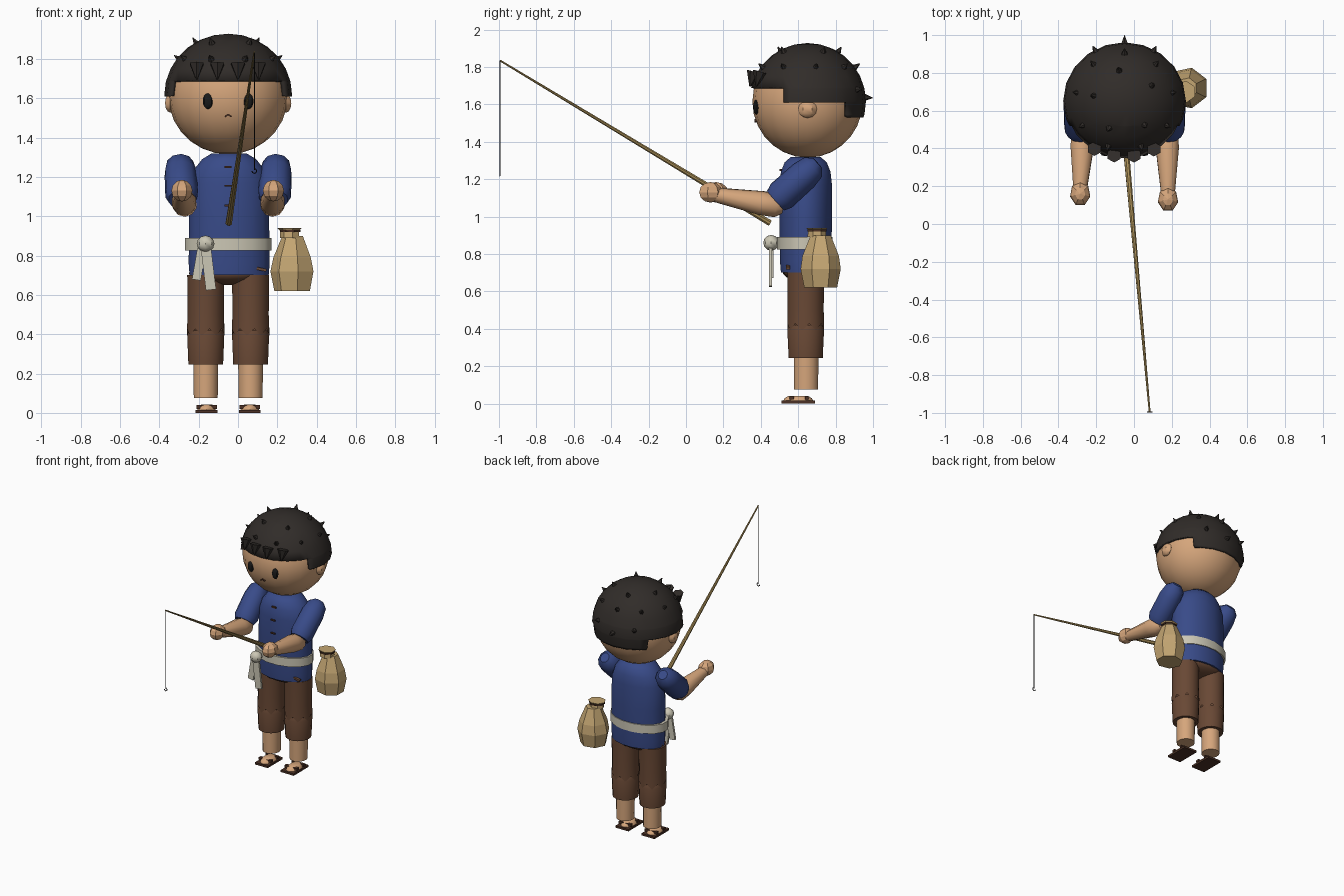
import bpy, bmesh, math
from mathutils import Vector

if "Cube" in bpy.data.objects:
    bpy.data.objects.remove(bpy.data.objects["Cube"])

CX, CY = -0.05, 0.64          # body axis
HEAD = Vector((CX, 0.65, 1.615))


def mat(name, rgb):
    m = bpy.data.materials.new(name)
    m.diffuse_color = (*rgb, 1)
    m.use_nodes = True
    m.node_tree.nodes["Principled BSDF"].inputs["Base Color"].default_value = m.diffuse_color
    return m


SKIN = mat("skin", (0.67, 0.38, 0.20))
BLUE = mat("blue_cloth", (0.04, 0.07, 0.25))
BROWN = mat("brown_cloth", (0.14, 0.065, 0.035))
DARK = mat("dark_brown", (0.07, 0.03, 0.018))
HAIR = mat("black_hair", (0.03, 0.025, 0.022))
CREAM = mat("cream_cloth", (0.6, 0.57, 0.46))
TAN = mat("tan_sack", (0.55, 0.38, 0.17))
WOOD = mat("rod_wood", (0.38, 0.26, 0.09))
BLACK = mat("black", (0.01, 0.01, 0.01))


def finish(name, bm, m, smooth=40):
    bmesh.ops.recalc_face_normals(bm, faces=bm.faces)
    me = bpy.data.meshes.new(name)
    bm.to_mesh(me)
    bm.free()
    ob = bpy.data.objects.new(name, me)
    bpy.context.collection.objects.link(ob)
    me.materials.append(m)
    if smooth:
        bpy.ops.object.select_all(action='DESELECT')
        ob.select_set(True)
        bpy.context.view_layer.objects.active = ob
        bpy.ops.object.shade_smooth_by_angle(angle=math.radians(smooth))
    return ob


def loft(name, m, start, rings, n=16, axis=(0, 0, 1), smooth=40, zig=0.0):
    """Stack of elliptical rings (t, rx, ry) along an axis; zig makes the first edge jagged."""
    bm = bmesh.new()
    q = Vector((0, 0, 1)).rotation_difference(Vector(axis).normalized())
    loops = []
    for k, (t, rx, ry) in enumerate(rings):
        loop = []
        for i in range(n):
            a = 2 * math.pi * (i + 0.5) / n
            dz = zig * (-1) ** i if k == 0 else 0
            loop.append(bm.verts.new(Vector(start) + q @ Vector((rx * math.cos(a), ry * math.sin(a), t + dz))))
        loops.append(loop)
    for a, b in zip(loops, loops[1:]):
        for i in range(n):
            j = (i + 1) % n
            bm.faces.new((a[i], a[j], b[j], b[i]))
    if not zig:
        bm.faces.new(loops[0])
    bm.faces.new(loops[-1])
    return finish(name, bm, m, smooth)


def limb(name, m, p, q, profile, n=10, smooth=40):
    """Tube from p to q with (fraction, radius) profile."""
    p, q = Vector(p), Vector(q)
    L = (q - p).length
    return loft(name, m, p, [(f * L, r, r) for f, r in profile], n, q - p, smooth)


def ball(name, m, c, r, seg=16, rings=12, smooth=40):
    bm = bmesh.new()
    bmesh.ops.create_uvsphere(bm, u_segments=seg, v_segments=rings, radius=1)
    for v in bm.verts:
        v.co = Vector(c) + Vector(v.co[i] * r[i] for i in range(3))
    return finish(name, bm, m, smooth)


def box(name, m, c, s, rot=0.0):
    bm = bmesh.new()
    bmesh.ops.create_cube(bm, size=1)
    ob = finish(name, bm, m, 0)
    ob.location, ob.scale, ob.rotation_euler = c, s, (0, rot, 0)
    return ob


# head, ears, face
ball("head", SKIN, HEAD, (0.305, 0.295, 0.30), 20, 14)
for side in (-1, 1):
    ball("ear", SKIN, (CX + side * 0.295, 0.65, 1.575), (0.03, 0.05, 0.048), 6, 6)
    ball("eye", BLACK, (CX + side * 0.103, 0.375, 1.585), (0.026, 0.016, 0.04), 8, 8)
    box("mouth", DARK, (CX + side * 0.008, 0.375, 1.512), (0.022, 0.02, 0.008), side * 0.6)

# hair cap with a stepped hairline: high in front, lower behind
bm = bmesh.new()
bmesh.ops.create_uvsphere(bm, u_segments=20, v_segments=14, radius=1)
for v in bm.verts:
    v.co = HEAD + Vector((v.co.x * 0.325, v.co.y * 0.312, v.co.z * 0.313))
cuts = [((0, 0, z), (0, 0, 1)) for z in (1.69, 1.61, 1.53)] + [((0, y, 0), (0, 1, 0)) for y in (0.52, 0.86)]
for co, no in cuts:
    bmesh.ops.bisect_plane(bm, geom=bm.verts[:] + bm.edges[:] + bm.faces[:], plane_co=co, plane_no=no)
gone = []
for f in bm.faces:
    c = f.calc_center_median()
    low = 1.69 if c.y < 0.52 else 1.61 if c.y < 0.86 else 1.53
    if c.z < low:
        gone.append(f)
bmesh.ops.delete(bm, geom=gone, context='FACES')
cap = finish("hair_cap", bm, HAIR)
sol = cap.modifiers.new("thickness", 'SOLIDIFY')
sol.thickness = 0.02


# hair tufts: (azimuth, elevation) around the head
tufts = [(a, 58) for a in (30, 100, 170, 240, 310)]
tufts += [(a, 36) for a in (10, 50, 90, 130, 170, 210, 250, 290, 330)]
tufts += [(a, 12) for a in (60, 120)]
for az, el in tufts:
    a, e = math.radians(az), math.radians(el)
    d = Vector((math.cos(a) * math.cos(e), math.sin(a) * math.cos(e), math.sin(e)))
    limb("hair_tuft", HAIR, HEAD + d * 0.30, HEAD + d * 0.345, [(0, 0.022), (1, 0.002)], 6, 0)
limb("back_tuft", HAIR, (CX, 0.93, 1.64), (CX, 1.0, 1.635), [(0, 0.03), (1, 0.001)], 6, 0)
for i in range(4):
    x = -0.21 + 0.105 * i
    y = 0.65 - 0.30 * math.sqrt(1 - ((x - CX) / 0.325) ** 2)
    limb("fringe_lock", HAIR, (x, y + 0.01, 1.775), (x, y - 0.012, 1.695), [(0, 0.04), (1, 0.003)], 6, 0)

# tunic, buttons, hips
loft("tunic", BLUE, (CX + 0.005, CY, 0), [(0.70, 0.205, 0.135), (0.76, 0.21, 0.14), (1.0, 0.207, 0.143),
     (1.17, 0.205, 0.143), (1.24, 0.18, 0.135), (1.29, 0.14, 0.115), (1.32, 0.09, 0.08)])
for z in (1.25, 1.155, 1.055):
    box("button", DARK, (CX, 0.497 if z < 1.2 else 0.507, z), (0.035, 0.014, 0.01))
box("hem_patch", BROWN, (0.12, 0.545, 0.73), (0.05, 0.02, 0.014), 0.2)
ball("hips", BROWN, (CX, CY, 0.71), (0.20, 0.125, 0.06))

# belt with knot and two hanging tails
loft("belt", CREAM, (CX, 0.635, 0), [(0.825, 0.225, 0.152), (0.89, 0.225, 0.152)])
ball("belt_knot", CREAM, (-0.165, 0.455, 0.86), (0.045, 0.042, 0.042), 8, 6)
box("belt_tail", CREAM, (-0.198, 0.46, 0.755), (0.045, 0.016, 0.16), 0.17)
box("belt_tail", CREAM, (-0.15, 0.452, 0.73), (0.052, 0.016, 0.21), -0.12)

# faceted sack at the hip
loft("sack", TAN, (0.28, 0.72, 0), [(0.62, 0.095, 0.09), (0.72, 0.115, 0.11), (0.79, 0.10, 0.10),
     (0.90, 0.055, 0.055)], 7, smooth=0)
loft("sack_mouth", TAN, (0.265, 0.70, 0), [(0.89, 0.052, 0.052), (0.925, 0.05, 0.048), (0.94, 0.065, 0.058)], 7, smooth=0)
loft("sack_tie", DARK, (0.265, 0.70, 0), [(0.92, 0.057, 0.055), (0.93, 0.057, 0.055)], 8)

# legs with ragged trousers and sandals
for side in (-1, 1):
    x = CX + side * 0.114
    loft("trouser_leg", BROWN, (x, CY, 0), [(0.41, 0.097, 0.10), (0.50, 0.094, 0.098), (0.70, 0.096, 0.10)], zig=0.018)
    loft("trouser_cuff", BROWN, (x, CY, 0), [(0.245, 0.09, 0.093), (0.395, 0.096, 0.1), (0.42, 0.088, 0.092)])
    loft("shin", SKIN, (x, CY + 0.002, 0), [(0.075, 0.062, 0.066), (0.30, 0.065, 0.067)])
    fx = CX + side * 0.11
    box("sandal_sole", DARK, (fx, 0.60, 0.008), (0.11, 0.18, 0.015))
    loft("foot", SKIN, (fx, 0.60, 0), [(0.014, 0.05, 0.08), (0.03, 0.044, 0.072), (0.042, 0.03, 0.05)], 10)
    box("sandal_strap", DARK, (fx, 0.565, 0.03), (0.104, 0.025, 0.018))
    box("sandal_strap", DARK, (fx, 0.645, 0.03), (0.104, 0.02, 0.018))

# arms reaching forward
for side, hx, hy in ((-1, -0.285, 0.16), (1, 0.18, 0.13)):
    sh = Vector((CX + side * 0.245, 0.68, 1.265))
    el = Vector((CX + side * 0.235, 0.48, 1.085))
    limb("sleeve", BLUE, sh, el, [(-0.12, 0.035), (0.0, 0.07), (0.25, 0.083), (0.85, 0.085), (1.0, 0.07)], 10)
    ex = -0.27 if side < 0 else 0.175
    limb("forearm", SKIN, (ex, 0.50, 1.055), (hx, hy + 0.03, 1.115),
         [(-0.06, 0.035), (0.05, 0.062), (0.3, 0.064), (0.9, 0.042), (1.0, 0.038)], 10)
    ball("hand", SKIN, (hx, hy, 1.13), (0.055, 0.066, 0.055), 7, 6, 0)

# fishing rod, line and hook
tip = Vector((0.083, -0.995, 1.835))
limb("rod", WOOD, (-0.047, 0.45, 0.965), tip, [(0, 0.017), (0.4, 0.012), (1, 0.005)], 8)
limb("fishing_line", BLACK, tip, (tip.x, tip.y, 1.235), [(0, 0.0025), (1, 0.0025)], 5)
cu = bpy.data.curves.new("hook", 'CURVE')
cu.dimensions, cu.bevel_depth, cu.bevel_resolution = '3D', 0.003, 1
sp = cu.splines.new('POLY')
sp.points.add(6)
for i, p in enumerate(sp.points):
    a = math.radians(90 - 45 * i)
    p.co = (tip.x + 0.012 * math.cos(a), tip.y, 1.23 + 0.012 * math.sin(a), 1)
hook = bpy.data.objects.new("hook", cu)
cu.materials.append(BLACK)
bpy.context.collection.objects.link(hook)
